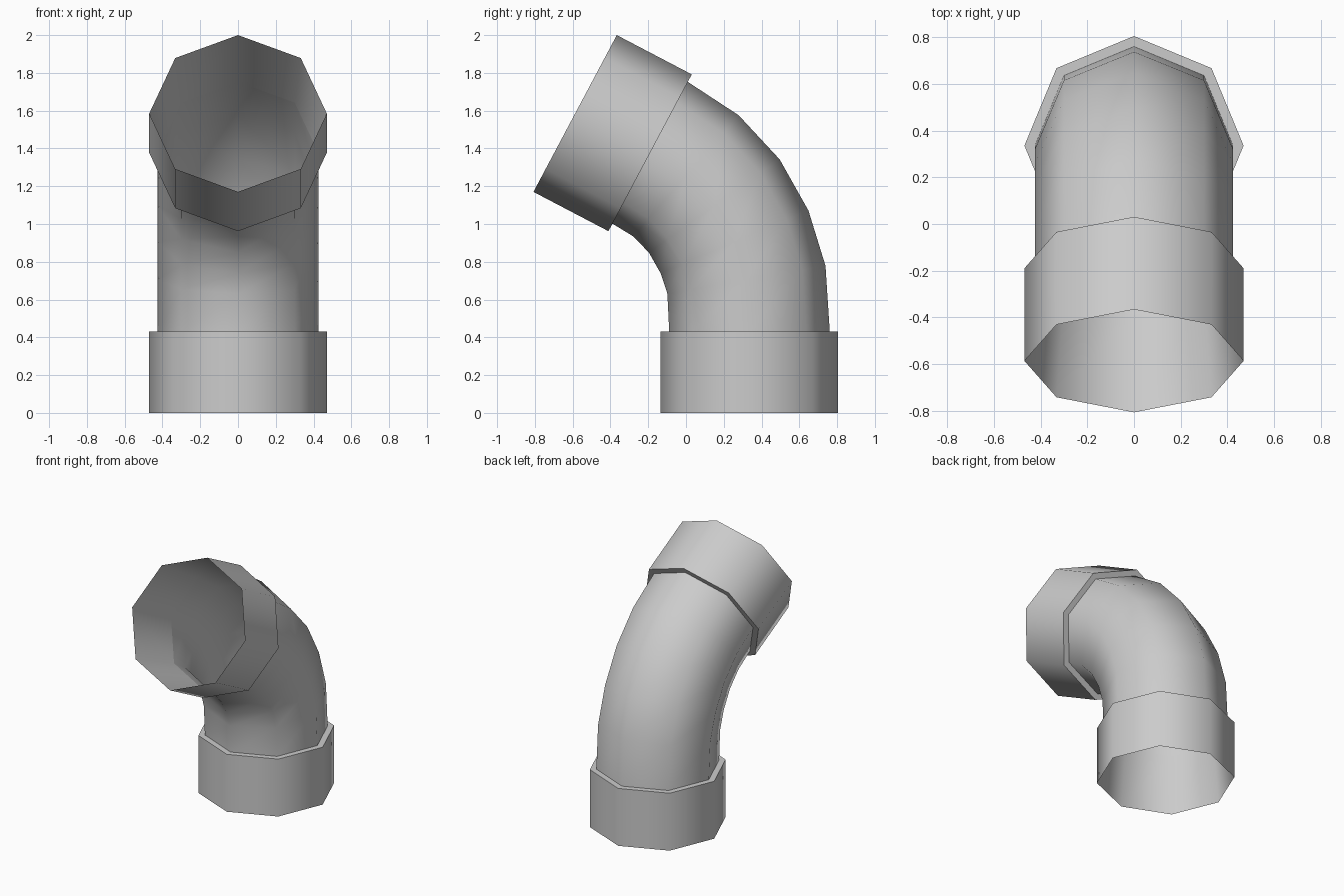
import bpy, bmesh, math
from mathutils import Vector

if "Cube" in bpy.data.objects:
    bpy.data.objects.remove(bpy.data.objects["Cube"])

SIDES = 8
R_PIPE, R_COLLAR = 0.425, 0.47


def ring(bm, y, z, tilt, r):
    # octagon centred at (0, y, z), its axis tilted from +z towards -y
    t = math.radians(tilt)
    u, v = Vector((1, 0, 0)), Vector((0, math.cos(t), math.sin(t)))
    c = Vector((0, y, z))
    return [bm.verts.new(c + r * (math.cos(a) * u + math.sin(a) * v))
            for a in (2 * math.pi * i / SIDES for i in range(SIDES))]


def loft(name, stations, inward=False):
    # open skin through a list of (y, z, tilt, radius) rings
    bm = bmesh.new()
    rings = [ring(bm, *s) for s in stations]
    for a, b in zip(rings, rings[1:]):
        for i in range(SIDES):
            j = (i + 1) % SIDES
            f = [a[i], a[j], b[j], b[i]]
            bm.faces.new(f[::-1] if inward else f)
    me = bpy.data.meshes.new(name)
    bm.to_mesh(me)
    bm.free()
    ob = bpy.data.objects.new(name, me)
    bpy.context.collection.objects.link(ob)
    bpy.ops.object.select_all(action='DESELECT')
    ob.select_set(True)
    bpy.context.view_layer.objects.active = ob
    bpy.ops.object.shade_smooth_by_angle(angle=math.radians(60))
    return ob


# centre line: (y, z, tilt)
low_rim = (0.336, 0.0, 0)
high_rim = (-0.587, 1.585, 62)
path = [(0.336, 0.432, 0), (0.32, 0.705, 10), (0.257, 0.905, 23),
        (0.15, 1.095, 35.5), (0.0, 1.255, 49), (-0.19, 1.377, 62)]

# curved pipe
loft("elbow_pipe", [(*p, R_PIPE) for p in path])

# end collars: outer sleeve with a step down to the pipe
loft("lower_collar", [(*low_rim, R_COLLAR), (*path[0], R_COLLAR),
                      (*path[0], R_PIPE)])
loft("upper_collar", [(*path[-1], R_PIPE), (*path[-1], R_COLLAR),
                      (*high_rim, R_COLLAR)])

# socket linings: taper from the knife-edge rim to the pipe bore
loft("lower_socket_lining", [(*low_rim, R_COLLAR), (*path[0], R_PIPE)], True)
loft("upper_socket_lining", [(*path[-1], R_PIPE), (*high_rim, R_COLLAR)], True)
